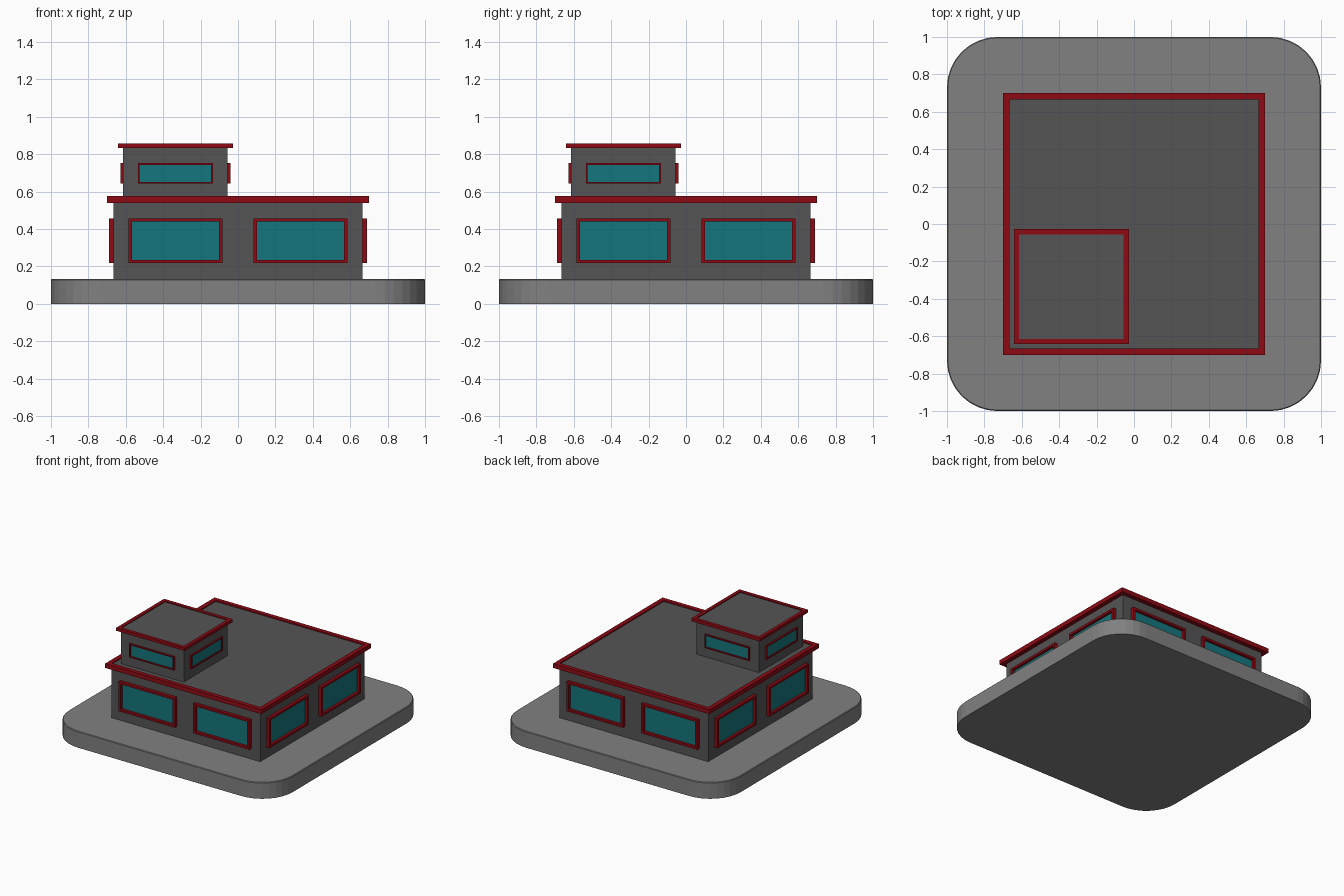
import bpy, bmesh
from math import pi
from mathutils import Matrix, Vector

if "Cube" in bpy.data.objects:
    bpy.data.objects.remove(bpy.data.objects["Cube"])


def material(name, rgb):
    m = bpy.data.materials.new(name)
    m.diffuse_color = (*rgb, 1)
    m.use_nodes = True
    m.node_tree.nodes["Principled BSDF"].inputs["Base Color"].default_value = m.diffuse_color
    return m


WALL = material("dark_grey", (0.09, 0.09, 0.09))
BASE = material("mid_grey", (0.22, 0.22, 0.22))
RED = material("red_trim", (0.27, 0.003, 0.007))
GLASS = material("teal_glass", (0.007, 0.18, 0.205))


def finish(name, bm, mat, matrix=Matrix()):
    bm.transform(matrix)
    bmesh.ops.recalc_face_normals(bm, faces=bm.faces)
    me = bpy.data.meshes.new(name)
    bm.to_mesh(me)
    bm.free()
    me.materials.append(mat)
    ob = bpy.data.objects.new(name, me)
    bpy.context.collection.objects.link(ob)
    return ob


def box_bm(lo, hi):
    lo, hi = Vector(lo), Vector(hi)
    bm = bmesh.new()
    bmesh.ops.create_cube(bm, size=1)
    bm.transform(Matrix.Translation((lo + hi) / 2) @ Matrix.Diagonal((*(hi - lo), 1)))
    return bm


def frame(name, w, h, border, depth, matrix):
    """Mitred rectangular ring in local xy, extruded from z=0 to depth."""
    bm = bmesh.new()
    corners = [(-1, -1), (1, -1), (1, 1), (-1, 1)]
    rings = [[bm.verts.new((sx * (w / 2 - b), sy * (h / 2 - b), z)) for sx, sy in corners]
             for b, z in ((0, 0), (0, depth), (border, depth), (border, 0))]
    for i in range(4):
        a, b = rings[i], rings[(i + 1) % 4]
        for j in range(4):
            k = (j + 1) % 4
            bm.faces.new((a[j], a[k], b[k], b[j]))
    return finish(name, bm, RED, matrix)


def window(name, w, h, border, depth, matrix):
    frame(name + "_frame", w, h, border, depth, matrix)
    bm = box_bm((-w / 2 + border, -h / 2 + border, -0.01),
                (w / 2 - border, h / 2 - border, 0.004))
    finish(name + "_glass", bm, GLASS, matrix)


# Base slab with rounded corners and a tiny softened top rim
bm = box_bm((-1, -1, 0), (1, 1, 0.132))
upright = [e for e in bm.edges if abs(e.verts[0].co.z - e.verts[1].co.z) > 0.1]
bmesh.ops.bevel(bm, geom=upright, offset=0.27, segments=8, profile=0.5, affect='EDGES')
rim = [e for e in bm.edges if all(v.co.z > 0.13 for v in e.verts)]
bmesh.ops.bevel(bm, geom=rim, offset=0.005, segments=1, affect='EDGES')
finish("base_slab", bm, BASE)

# Two storeys: centre, half width, floor, roof, trim bottom, trim top, trim half width, trim border
storeys = [
    ("ground_floor", 0.0, 0.665, 0.13, 0.565, 0.54, 0.575, 0.70, 0.035),
    ("upper_floor", -0.335, 0.28, 0.56, 0.85, 0.834, 0.858, 0.307, 0.028),
]
for name, c, r, z0, z1, t0, t1, tr, tb in storeys:
    finish(name + "_walls", box_bm((c - r, c - r, z0), (c + r, c + r, z1)), WALL)
    frame(name + "_roof_trim", 2 * tr, 2 * tr, tb, t1 - t0,
          Matrix.Translation((c, c, t0)))

# Windows, repeated around the four sides of each storey
for i, side in enumerate(("front", "right", "back", "left")):
    turn = Matrix.Rotation(i * pi / 2, 4, 'Z')
    stand = Matrix.Rotation(pi / 2, 4, 'X')
    for label, x in (("a", -0.3335), ("b", 0.3335)):
        window(f"ground_{side}_window_{label}", 0.502, 0.24, 0.018, 0.026,
               turn @ Matrix.Translation((x, -0.665, 0.337)) @ stand)
    window(f"upper_{side}_window", 0.40, 0.11, 0.009, 0.014,
           Matrix.Translation((-0.335, -0.335, 0)) @ turn
           @ Matrix.Translation((0, -0.28, 0.697)) @ stand)
